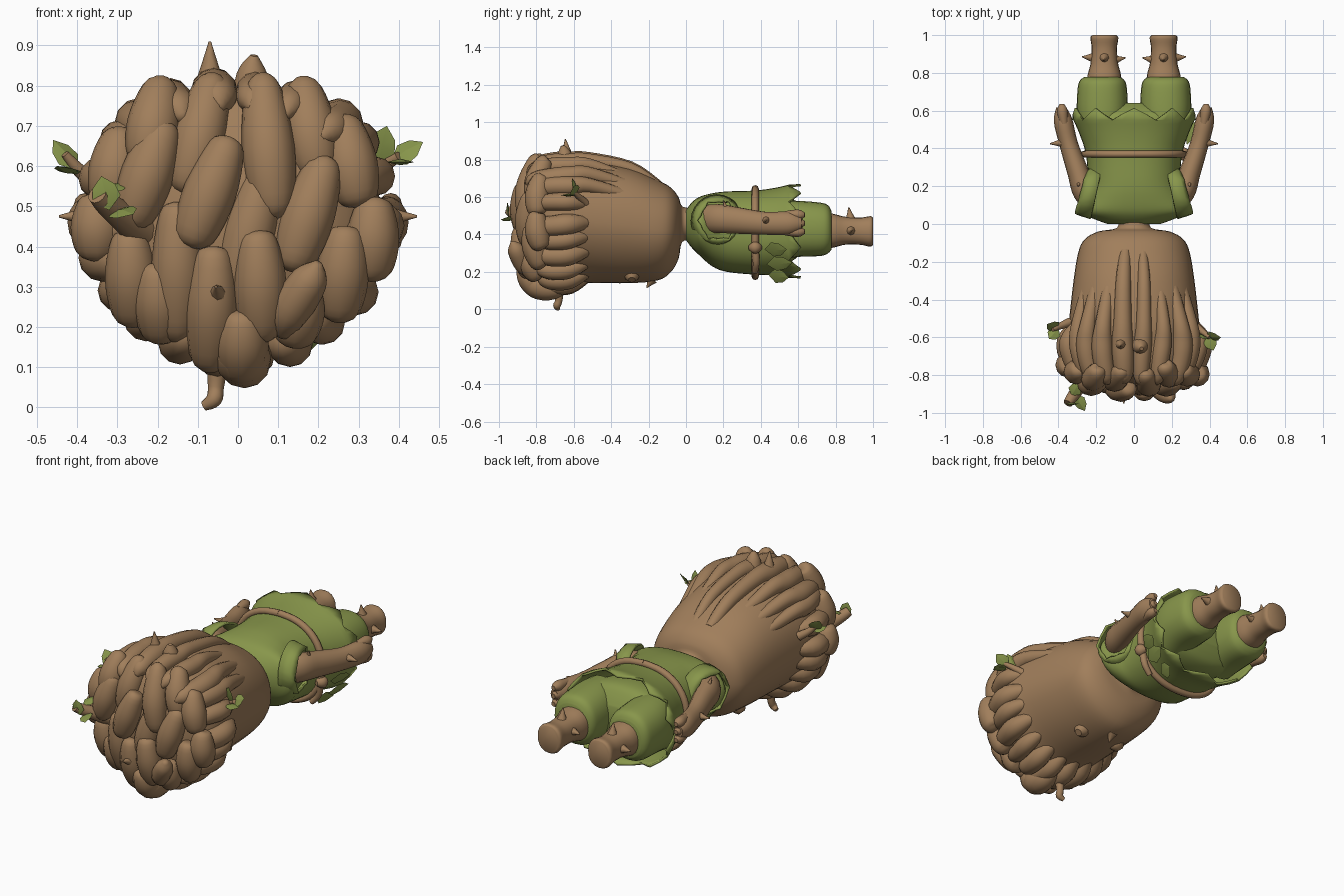
import bpy, bmesh, math, random
from mathutils import Vector

random.seed(4)
X, Y, Z = Vector((1, 0, 0)), Vector((0, 1, 0)), Vector((0, 0, 1))
cube = bpy.data.objects.get("Cube")
if cube:
    bpy.data.objects.remove(cube)


def material(name, rgb):
    mat = bpy.data.materials.new(name)
    mat.use_nodes = True
    mat.diffuse_color = (*rgb, 1)
    mat.node_tree.nodes["Principled BSDF"].inputs["Base Color"].default_value = (*rgb, 1)
    return mat


BARK = material("bark_brown", (.355, .21, .105))
GREEN = material("leaf_green", (.245, .305, .07))


def finish(name, bm, mat, angle=50):
    bmesh.ops.recalc_face_normals(bm, faces=bm.faces)
    mesh = bpy.data.meshes.new(name)
    bm.to_mesh(mesh)
    bm.free()
    mesh.materials.append(mat)
    for face in mesh.polygons:
        face.use_smooth = True
    mesh.set_sharp_from_angle(angle=math.radians(angle))
    obj = bpy.data.objects.new(name, mesh)
    bpy.context.collection.objects.link(obj)
    return obj


def smooth(rows, steps=4):
    """Pass a smooth curve through rows of numbers."""
    out, last = [], len(rows) - 1
    for i in range(last):
        a, b, c, d = (rows[min(max(k, 0), last)] for k in range(i - 1, i + 3))
        for s in range(steps):
            t = s / steps
            out.append([q + t / 2 * (r - p + t * (2 * p - 5 * q + 4 * r - w + t * (3 * (q - r) + w - p)))
                        for p, q, r, w in zip(a, b, c, d)])
    return out + [list(rows[-1])]


def skin(bm, rings, caps=(True, True)):
    rows = [[bm.verts.new(p) for p in ring] for ring in rings]
    n = len(rows[0])
    for a, b in zip(rows, rows[1:]):
        for i in range(n):
            j = (i + 1) % n
            bm.faces.new((a[i], a[j], b[j], b[i]))
    for row, cap in zip((rows[0], rows[-1]), caps):
        if cap:
            bm.faces.new(row)


def tube(bm, points, radii, ref=Z, squash=(1, 1), sides=12, steps=4):
    """Tapered tube along a smooth path."""
    path = smooth([(*p, r) for p, r in zip(points, radii)], steps)
    rings = []
    for i, row in enumerate(path):
        before, after = path[max(i - 1, 0)], path[min(i + 1, len(path) - 1)]
        along = Vector(after[:3]) - Vector(before[:3])
        u = along.cross(ref).normalized()
        v = u.cross(along).normalized()
        r = max(row[3], .002)
        rings.append([Vector(row[:3]) + r * (u * squash[0] * math.cos(a) + v * squash[1] * math.sin(a))
                      for a in (math.tau * k / sides for k in range(sides))])
    skin(bm, rings)


def thorn(bm, base, tip, r):
    base, tip = Vector(base), Vector(tip)
    ref = X if abs((tip - base).normalized().x) < .7 else Y
    tube(bm, (base, base.lerp(tip, .5), tip), (r, r * .5, .003), ref, sides=8, steps=2)


def leaf(bm, base, tip, width, facing=Z):
    base, tip = Vector(base), Vector(tip)
    side = (tip - base).cross(facing).normalized() * width
    up = side.cross(tip - base).normalized() * .008
    mid = base.lerp(tip, .5)
    rim = [bm.verts.new(p) for p in (base, base.lerp(tip, .35) + side, base.lerp(tip, .7) + side * .8,
                                     tip, base.lerp(tip, .7) - side * .8, base.lerp(tip, .35) - side)]
    for peak in (bm.verts.new(mid + up), bm.verts.new(mid - up)):
        for i in range(6):
            bm.faces.new((rim[i], rim[(i + 1) % 6], peak))


def oval(ring, a, cx=0, lower=.88):
    """Point on an oval cross-section; ring = y, half width, top, bottom."""
    y, half, top, bottom = ring
    s, c = math.sin(a), math.cos(a)
    power = .88 if c > 0 else lower
    return Vector((cx + half * math.copysign(abs(s) ** power, s), y,
                   (top + bottom) / 2 + (top - bottom) / 2 * math.copysign(abs(c) ** power, c)))


def loft(name, mat, rows, cx=0, n=40, caps=(True, True), hem=0, lower=.88):
    bm = bmesh.new()
    rings = [[oval(row, math.tau * k / n, cx, lower) for k in range(n)] for row in smooth(rows)]
    for k, p in enumerate(rings[-1]):
        p.y += hem * (abs(k % 4 - 2) - .5)
    skin(bm, rings, caps)
    return finish(name, bm, mat)


# Head, tapering into the neck and narrowing towards the face
CHIN = 1.1
head = [(.04, .09, .54, .37), (-.02, .09, .55, .36), (-.04, .19, .6, .27), (-.08, .26, .65, .2),
        (-.15, .295, .69, .155), (-.3, .32, .755, .14), (-.52, .345, .795, .14), (-.62, .355, .79, .13),
        (-.71, .34, .785, .125), (-.8, .27, .75, .19), (-.86, .12, .6, .33)]
loft("head", BARK, head, lower=CHIN)

# Long locks swept over the head, rising gradually from its surface
bm = bmesh.new()
count = 22
for i in range(count):
    a = math.tau * (i + .5) / count
    turn = min(a, math.tau - a)
    rows = head[4 + round(2.2 * min(1, turn / 1.7)):9]
    wobble = random.uniform(-.025, .025)
    path = [oval(r, a + wobble * k, 0, CHIN) for k, r in enumerate(rows)]
    centre = Vector((0, path[0].y, .45))
    path[0] = centre + (path[0] - centre) * .88
    size = random.uniform(.046, .058)
    radii = [size * (.55 + .45 * min(1, k / (len(rows) - 2))) for k in range(len(rows))]
    # Rounded end folding in towards the crown
    end = path[-1]
    reach = random.uniform(.06, .1) + .06 * max(0, math.cos(a))
    for inward, ahead, r in ((.9, .75, .82), (.82, 1.05, .2)):
        path.append(Vector((end.x * inward, end.y - reach * ahead, .45 + (end.z - .45) * (inward + .05))))
        radii.append(size * r)
    tube(bm, path, radii, X if turn < .6 or turn > 2.5 else Z)
finish("long_locks", bm, BARK, 80)


def dome(x, z):
    r = (x / .43) ** 2 + ((z - .46) / .46) ** 2
    return -.59 - .28 * math.sqrt(max(0, 1 - r ** 1.4))


# Overlapping crown locks: upper x, z then lower x, z
crown = [(-.06, .82, -.13, .53), (.06, .82, .09, .47), (-.02, .67, -.12, .4), (.07, .59, -.01, .28),
         (.22, .62, .13, .34), (-.18, .71, -.27, .45), (-.15, .51, -.15, .17), (-.06, .4, -.07, .1),
         (.05, .44, .06, .17), (-.27, .44, -.26, .21), (.27, .45, .25, .22), (-.19, .81, -.23, .6),
         (.16, .81, .2, .57), (.26, .72, .3, .5), (.34, .52, .33, .32), (-.35, .53, -.35, .37),
         (-.29, .69, -.32, .5), (.01, .24, .01, .08), (-.2, .36, -.19, .17), (.16, .32, .14, .16)]
bm = bmesh.new()
for i, (x, z, u, w) in enumerate(crown):
    lift = .018 * (i % 3 - 1)
    points = []
    for t in (0, .08, .5, .9, 1):
        px, pz = x + (u - x) * t, z + (w - z) * t
        points.append((px, dome(px, pz) - lift + .02 * t, pz))
    tube(bm, points, (.012, .045, .066, .052, .015), Y)
# Forward curl and chin lump
tube(bm, ((.11, -.83, .19), (.13, -.87, .24), (.18, -.91, .32), (.2, -.93, .36)), (.03, .05, .045, .01), Y)
tube(bm, ((.0, -.84, .2), (.01, -.8, .13), (.02, -.7, .11), (.02, -.6, .15)), (.05, .07, .055, .01), X)
finish("crown_locks", bm, BARK, 80)

# Thorns, nose and eyes on the head
bm = bmesh.new()
thorn(bm, (-.07, -.63, .77), (-.07, -.645, .91), .05)
tube(bm, ((.035, -.64, .74), (.035, -.65, .83), (.04, -.66, .875)), (.055, .038, .01), X)
thorn(bm, (-.05, -.88, .28), (-.055, -.95, .3), .03)
thorn(bm, (0, -.18, .16), (0, -.21, .115), .03)
finish("head_thorns", bm, BARK)
bm = bmesh.new()
for side in (-1, 1):
    tube(bm, ((side * .1, -.29, .21), (side * .125, -.29, .18), (side * .145, -.29, .157)), (.04, .042, .02), Y)
finish("eyes", bm, BARK)

# Twigs growing from the hair
bm = bmesh.new()
tube(bm, ((-.05, -.68, .13), (-.055, -.68, .05), (-.06, -.69, .02), (-.085, -.685, .003)), (.03, .02, .02, .012), Y)
tube(bm, ((.3, -.52, .55), (.35, -.56, .59), (.4, -.6, .625)), (.024, .018, .012))
tube(bm, ((-.34, -.52, .55), (-.39, -.54, .585), (-.43, -.56, .63)), (.024, .018, .01))
tube(bm, ((-.22, -.76, .43), (-.28, -.85, .47), (-.33, -.92, .51), (-.35, -.95, .53)), (.055, .038, .03, .025))
finish("twigs", bm, BARK)
bm = bmesh.new()
for base, tip, facing in [((.35, -.58, .61), (.37, -.61, .7), Y - Z), ((.38, -.59, .61), (.46, -.6, .66), Y - Z),
                          ((.39, -.59, .61), (.42, -.67, .61), Z), ((-.4, -.55, .59), (-.46, -.53, .665), Y - X),
                          ((-.4, -.55, .58), (-.45, -.61, .6), Z), ((-.32, -.95, .49), (-.34, -.955, .575), Y),
                          ((-.31, -.9, .49), (-.26, -.99, .48), Z - Y), ((-.33, -.91, .53), (-.29, -.84, .56), Z)]:
    leaf(bm, base, tip, .036, facing)
finish("twig_leaves", bm, GREEN, 15)

# Tunic with a jagged hem
tunic = loft("tunic", GREEN, [(0, .14, .53, .37), (.03, .22, .57, .33), (.07, .295, .6, .29), (.14, .27, .62, .23),
                              (.22, .245, .63, .2), (.37, .255, .635, .185), (.48, .29, .65, .18),
                              (.565, .328, .67, .165)], caps=(True, False), hem=.032)
shell = tunic.modifiers.new("thickness", "SOLIDIFY")
shell.thickness = .012

# Belt with a side knot
bm = bmesh.new()
loop = [oval((.37, .263, .645, .175), math.tau * k / 24) for k in range(25)]
tube(bm, loop, [.019] * 25, Y, sides=8, steps=2)
tube(bm, ((.25, .34, .33), (.262, .37, .33), (.25, .4, .33)), (.015, .035, .015))
tube(bm, ((.25, .37, .32), (.24, .375, .25), (.2, .37, .2)), (.02, .018, .015), Y)
finish("belt", bm, BARK)

# Leaves hanging below the belt
bm = bmesh.new()
for base, tip in [((.28, .42, .32), (.32, .54, .32)), ((.26, .43, .24), (.29, .57, .25)),
                  ((.18, .44, .185), (.21, .55, .17))]:
    leaf(bm, base, tip, .045, Vector((1, 0, -.6)))
finish("hem_leaves", bm, GREEN, 15)

# Trousers
loft("trouser_seat", GREEN, [(.4, .22, .59, .24), (.5, .27, .6, .24), (.57, .285, .59, .26), (.61, .26, .55, .3),
                             (.64, .16, .5, .35)])

for side, label in ((1, "left"), (-1, "right")):
    loft(label + "_trouser_leg", GREEN, [(.5, .12, .58, .26), (.6, .135, .58, .28), (.72, .13, .57, .285),
                                         (.76, .118, .555, .3), (.778, .095, .525, .32)], side * .168, 24)
    loft(label + "_leg", BARK, [(.72, .095, .52, .32), (.79, .088, .51, .33), (.85, .073, .495, .345),
                                (.93, .067, .49, .345), (.985, .074, .498, .335), (1, .062, .49, .345)],
         side * .157, 20)
    # Arm with finger stubs
    bm = bmesh.new()
    arm = ((.2, .1, .48), (.262, .17, .485), (.295, .27, .475), (.345, .42, .46), (.376, .55, .46), (.387, .62, .46))
    tube(bm, [(side * x, y, z) for x, y, z in arm], (.06, .063, .058, .05, .05, .025), Z, (.98, 1.25), 14)
    for z in (.415, .46, .505):
        tube(bm, [(side * .37, .53, z), (side * .38, .6, z), (side * .382, .635, z)], (.02, .028, .012))
    finish(label + "_arm", bm, BARK)
    # Limb thorns
    bm = bmesh.new()
    thorn(bm, (side * .37, .43, .475), (side * .445, .425, .475), .028)
    thorn(bm, (side * .285, .22, .52), (side * .3, .2, .58), .022)
    thorn(bm, (side * .21, .88, .42), (side * .275, .885, .42), .03)
    thorn(bm, (side * .1, .87, .43), (side * .045, .88, .43), .025)
    thorn(bm, (side * .157, .88, .48), (side * .157, .87, .545), .028)
    finish(label + "_thorns", bm, BARK)
    # Ragged sleeve rim, slanting back along the arm
    bm = bmesh.new()
    rings = []
    for x, y, r in ((.2, .165, .14), (.262, .17, .125), (.282, .175, .105)):
        rings.append([])
        for k in range(24):
            a = math.tau * k / 24
            ragged = r + (.016 if k % 4 == 0 and r < .11 else 0)
            rings[-1].append(Vector((side * (x - .03 * math.cos(a)), y + ragged * math.cos(a),
                                     .475 + ragged * math.sin(a))))
    skin(bm, rings, (False, False))
    sleeve = finish(label + "_sleeve", bm, GREEN)
    sleeve.modifiers.new("thickness", "SOLIDIFY").thickness = .012
